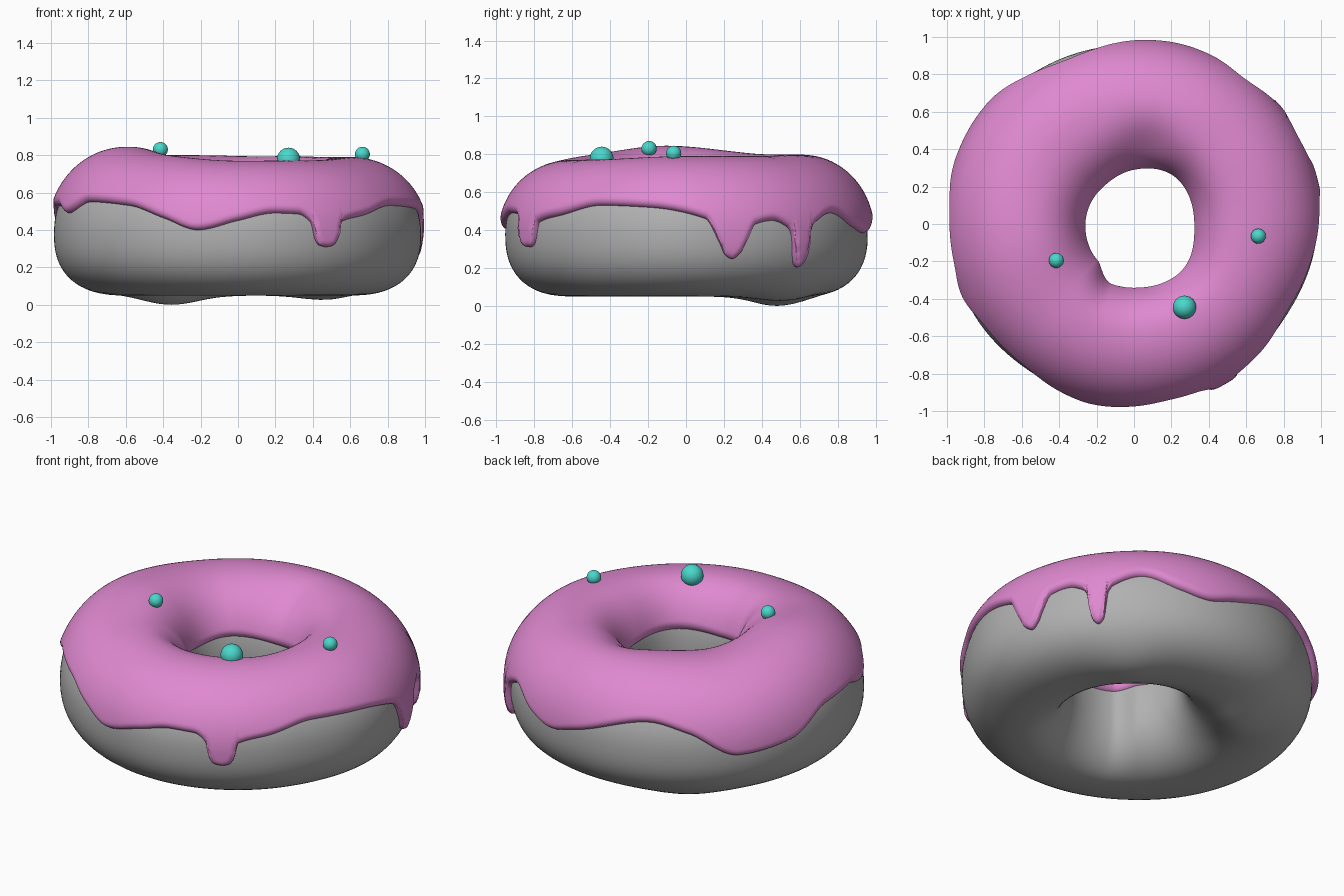
import bpy, math
from mathutils import Vector, kdtree

if "Cube" in bpy.data.objects:
    bpy.data.objects.remove(bpy.data.objects["Cube"])

ZC, RC, H = 0.38, 0.60, 0.036      # section centre height, ring radius, icing thickness


def material(name, rgb):
    m = bpy.data.materials.new(name)
    m.diffuse_color = (*rgb, 1)
    m.use_nodes = True
    m.node_tree.nodes["Principled BSDF"].inputs["Base Color"].default_value = m.diffuse_color
    return m


def curve(points):
    """Smooth periodic interpolation of (degrees, value) pairs, without overshoot."""
    n = len(points)
    xs = [p[0] for p in points]
    ys = [p[1] for p in points]

    def gap(i):
        return (xs[(i + 1) % n] - xs[i % n]) % 360

    def slope(i):
        return (ys[(i + 1) % n] - ys[i % n]) / gap(i)

    def tangent(i):
        a, b = slope(i - 1), slope(i)
        return 0 if a * b <= 0 else 2 * a * b / (a + b)

    def f(deg):
        i = max([k for k in range(n) if xs[k] <= deg % 360], default=n - 1)
        g = gap(i)
        t = ((deg - xs[i]) % 360) / g
        y0, y1 = ys[i], ys[(i + 1) % n]
        m0, m1 = tangent(i) * g, tangent((i + 1) % n) * g
        return ((2*t**3 - 3*t*t + 1) * y0 + (t**3 - 2*t*t + t) * m0
                + (3*t*t - 2*t**3) * y1 + (t**3 - t*t) * m1)
    return f


# Outlines of the iced ring by azimuth
outer = curve([(0, 1.015), (15, 1.01), (45, 1.005), (90, .995), (120, 1.005), (150, 1.02),
               (180, 1.02), (205, 1.02), (235, 1.0), (270, .99), (300, .985), (325, .985)])
inner = curve([(0, .30), (45, .315), (90, .27), (135, .23), (180, .243),
               (225, .25), (250, .32), (270, .32), (315, .33)])
top = curve([(0, .79), (40, .79), (70, .80), (135, .80), (190, .845), (230, .80), (270, .77), (310, .772)])
# Lower edge of the icing, with its drips
edge_out = curve([(6, .46), (10.5, .33), (12.3, .27), (14.5, .25), (17, .28), (19, .34), (22, .43), (28, .45),
                  (33, .42), (34.8, .38), (35.6, .28), (36.4, .23), (38, .21), (39.8, .23), (40.7, .28),
                  (41.5, .38), (43.5, .43), (53, .49), (65, .42), (75, .385),
                  (86, .43), (113, .55), (126, .50), (142, .37), (160, .40), (177, .52), (192, .53),
                  (202, .49), (214, .55), (232, .53), (246, .46), (257, .40), (270, .45), (282, .49),
                  (290, .485), (294.3, .44), (295.4, .36), (297, .32), (299.7, .31), (302.2, .32),
                  (303.8, .36), (305, .44), (316, .48), (331, .53), (348, .52)])
edge_in = curve([(0, .51), (45, .50), (90, .50), (135, .52), (180, .50), (220, .52), (270, .50), (315, .52)])


def section(deg, side, up):
    a = outer(deg) - H - RC if side > 0 else RC - inner(deg) - H
    b = top(deg) - H - ZC if up else ZC - 0.05
    n = (2.05 if up else 2.45) if side > 0 else (2.3 if up else 2.0)
    return a, b, n


def bump(x, y, cx, cy, w):
    return math.exp(-((x - cx) ** 2 + (y - cy) ** 2) / (w * w))


def surface(deg, psi, off=0.0):
    """Point on the dough at an azimuth and section angle, pushed out by off."""
    c, s = math.cos(psi), math.sin(psi)
    a, b, n = section(deg, c, s > 0)
    rho = (abs(c / a) ** n + abs(s / b) ** n) ** (-1 / n) + off
    r, z = RC + rho * c, ZC + rho * s
    x, y = r * math.cos(math.radians(deg)), r * math.sin(math.radians(deg))
    if s < 0:
        z += s * (.05 * bump(x, y, -.35, .47, .22) + .03 * bump(x, y, .5, .55, .2))
    else:
        z -= s * .05 * bump(x, y, .08, .40, .15)
    return Vector((x, y, z))


def edge_angle(deg, z, side):
    a, b, n = section(deg, side, z > ZC)
    q = min(abs(z - ZC) / b, .99)
    r = a * (1 - q ** n) ** (1 / n)
    return math.atan2(z - ZC, side * r)


def grid_object(name, columns, wrap, mat):
    rows, count = len(columns[0]), len(columns)
    verts = [p for col in columns for p in col]
    faces = []
    for i in range(count):
        k = (i + 1) % count
        for j in range(rows if wrap else rows - 1):
            m = (j + 1) % rows
            faces.append((i * rows + j, k * rows + j, k * rows + m, i * rows + m))
    me = bpy.data.meshes.new(name)
    me.from_pydata(verts, [], faces)
    me.materials.append(mat)
    me.polygons.foreach_set("use_smooth", [True] * len(me.polygons))
    ob = bpy.data.objects.new(name, me)
    bpy.context.collection.objects.link(ob)
    return ob


dough_mat = material("dough grey", (.44, .44, .44))
icing_mat = material("icing pink", (.74, .25, .63))
candy_mat = material("candy teal", (.07, .68, .60))

# Dough ring
grid_object("dough_ring", [[surface(360 * i / 180, 2 * math.pi * j / 72) for j in range(72)]
                           for i in range(180)], True, dough_mat)

# Icing: follows the dough, rounded towards its dripping edges
COLS, ROWS = 720, 64
spans = []
for i in range(COLS):
    d = 360 * i / COLS
    lo, hi = edge_angle(d, edge_out(d), 1), edge_angle(d, edge_in(d), -1)
    spans.append((d, lo, hi % (2 * math.pi)))
kd = kdtree.KDTree(2 * COLS)
for i, (d, lo, hi) in enumerate(spans):
    kd.insert(surface(d, lo), 2 * i)
    kd.insert(surface(d, hi), 2 * i + 1)
kd.balance()
icing = []
for d, lo, hi in spans:
    col = [surface(d, lo, -.015)]
    for j in range(ROWS + 1):
        psi = lo + (hi - lo) * (.5 - .5 * math.cos(math.pi * j / ROWS))
        dist = kd.find(surface(d, psi))[2]
        u = 1 - min(dist / .035, 1)
        col.append(surface(d, psi, H * math.sqrt(max(0, 1 - u * u))))
    col.append(surface(d, hi, -.015))
    icing.append(col)
grid_object("icing", icing, False, icing_mat)

# Candy balls
for n, (x, y, z, r) in enumerate([(.27, -.445, .778, .062), (-.415, -.195, .83, .04), (.665, -.065, .805, .04)]):
    bpy.ops.mesh.primitive_uv_sphere_add(segments=32, ring_count=16, radius=r, location=(x, y, z))
    ob = bpy.context.object
    ob.name = f"candy_ball_{n + 1}"
    ob.data.materials.append(candy_mat)
    bpy.ops.object.shade_smooth()
